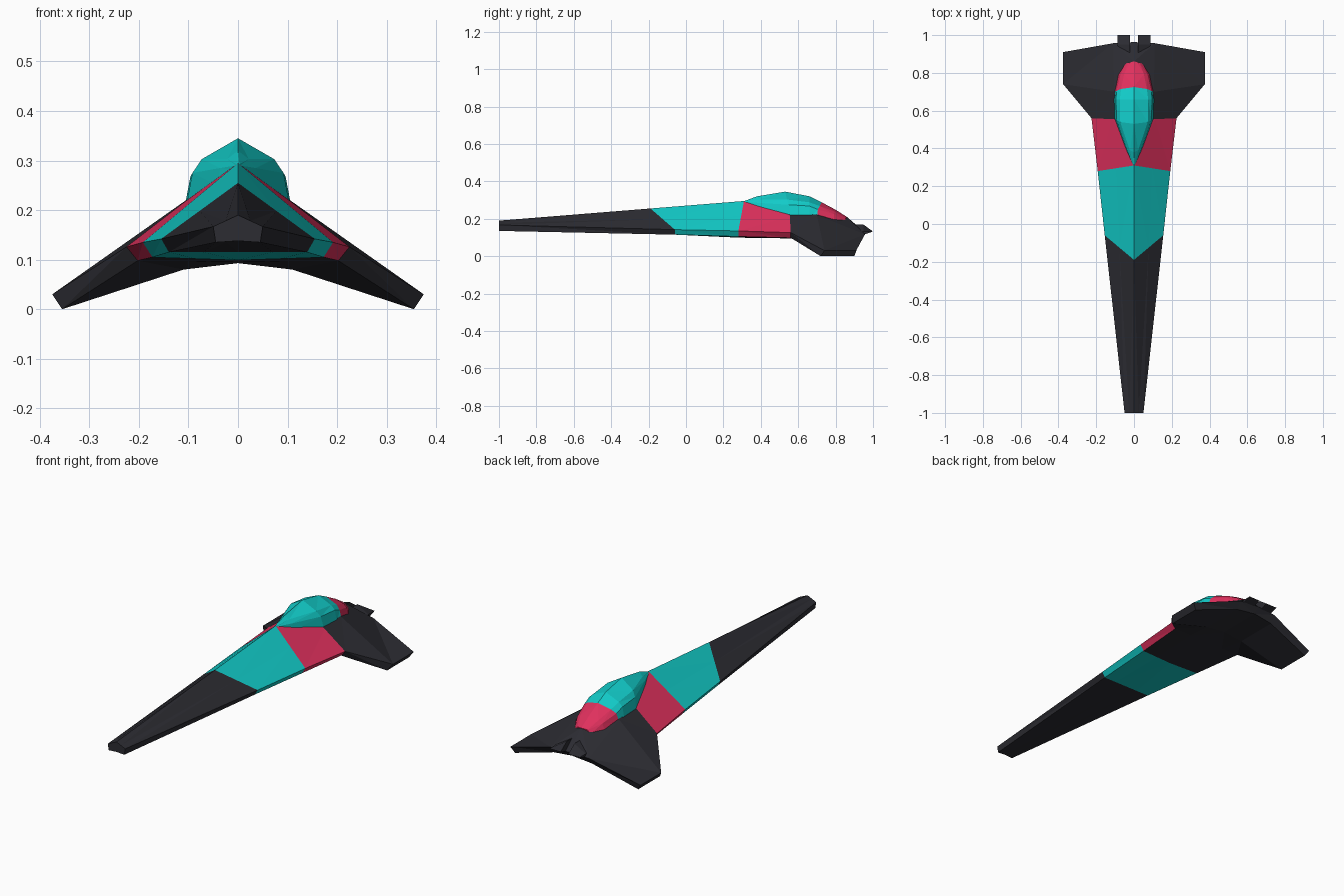
import bpy, bmesh

if "Cube" in bpy.data.objects:
    bpy.data.objects.remove(bpy.data.objects["Cube"])

def material(name, rgb):
    m = bpy.data.materials.new(name)
    m.diffuse_color = (*rgb, 1)
    m.use_nodes = True
    m.node_tree.nodes["Principled BSDF"].inputs["Base Color"].default_value = m.diffuse_color
    return m

MATS = [material("charcoal", (0.025, 0.025, 0.032)),
        material("teal", (0.006, 0.60, 0.58)),
        material("crimson", (0.74, 0.03, 0.11))]

def loft(name, rows, rule, closed_bottom=True):
    """Skin half sections (ordered centre top to centre bottom), mirrored in x."""
    bm = bmesh.new()
    rings = []
    for row in rows:
        full = list(row) + [(-x, y, z) for x, y, z in reversed(row) if x > 1e-6 or not closed_bottom]
        rings.append([bm.verts.new(p) for p in full])
    n, h = len(rings[0]), len(rows[0])
    for i in range(len(rings) - 1):
        for j in range(n):
            k = (j + 1) % n
            f = bm.faces.new((rings[i][j], rings[i][k], rings[i + 1][k], rings[i + 1][j]))
            side = j if j < h - 1 else n - 1 - j   # band number, same on both sides
            f.material_index = rule(i, side)
    for ring, i in ((rings[0], 0), (rings[-1], len(rows) - 2)):
        f = bm.faces.new(ring)
        f.material_index = rule(i, 0)
    bmesh.ops.remove_doubles(bm, verts=bm.verts, dist=1e-5)
    bmesh.ops.triangulate(bm, faces=bm.faces)
    bmesh.ops.recalc_face_normals(bm, faces=bm.faces)
    me = bpy.data.meshes.new(name)
    bm.to_mesh(me)
    bm.free()
    for m in MATS:
        me.materials.append(m)
    ob = bpy.data.objects.new(name, me)
    bpy.context.collection.objects.link(ob)
    return ob

# Fuselage sections: ridge, slope, upper edge, lower edge, belly, keel
def section(yc, ye, zc, xe, ze, zl, zb):
    xl = xe * 0.9
    return [(0, yc, zc), (xe / 2, (yc + ye) / 2, (zc + ze) / 2), (xe, ye, ze),
            (xl, ye, zl), (xl / 2, ye, (zl + zb) / 2), (0, ye, zb)]

hull = [section(-1.0, -1.0, 0.19, 0.05, 0.167, 0.135, 0.138),
        section(-0.19, -0.06, 0.255, 0.155, 0.142, 0.115, 0.115),
        section(0.31, 0.28, 0.295, 0.192, 0.135, 0.105, 0.099),
        section(0.55, 0.56, 0.30, 0.225, 0.126, 0.098, 0.095),
        # wing sections
        [(0, 0.86, 0.21), (0.105, 0.70, 0.220), (0.375, 0.74, 0.03),
         (0.355, 0.72, 0.0), (0.11, 0.70, 0.08), (0, 0.70, 0.093)],
        [(0, 0.963, 0.122), (0.11, 0.957, 0.117), (0.375, 0.91, 0.03),
         (0.355, 0.90, 0.0), (0.11, 0.93, 0.08), (0, 0.935, 0.093)]]

def hull_colour(i, band):
    if i == 1:
        return 1
    return 2 if i == 2 and band < 3 else 0

loft("fuselage_and_wings", hull, hull_colour)

# Faceted canopy with crimson rear fairing
def dome(y, zc, shape):
    return [(0, y, zc)] + [(x, y + dy, z) for x, z, dy in shape] + [(0, y, 0.19)]

canopy = [dome(0.31, 0.294, [(0.003, 0.293, 0), (0.004, 0.29, 0), (0.005, 0.28, 0)]),
          dome(0.38, 0.32, [(0.022, 0.303, 0.01), (0.036, 0.285, 0.01), (0.042, 0.25, 0.01)]),
          dome(0.53, 0.345, [(0.073, 0.303, 0.01), (0.092, 0.275, 0.02), (0.105, 0.205, 0.03)]),
          dome(0.66, 0.320, [(0.075, 0.288, 0), (0.096, 0.268, 0), (0.108, 0.205, 0)]),
          dome(0.725, 0.288, [(0.068, 0.268, -0.01), (0.092, 0.25, -0.02), (0.107, 0.205, -0.025)]),
          dome(0.80, 0.248, [(0.052, 0.238, -0.005), (0.072, 0.225, -0.01), (0.085, 0.19, -0.01)]),
          dome(0.862, 0.209, [(0.015, 0.207, -0.005), (0.03, 0.204, -0.01), (0.045, 0.185, -0.01)])]
loft("canopy", canopy, lambda i, band: 2 if i >= 4 else 1)

# Pair of slanted tail fins at the back
for s, side in ((-1, "left"), (1, "right")):
    bm = bmesh.new()
    profile = [(0.90, 0.168), (0.95, 0.168), (1.0, 0.132), (0.95, 0.115), (0.90, 0.13)]
    inner = [bm.verts.new((s * 0.022, y, z)) for y, z in profile]
    outer = [bm.verts.new((s * 0.087, y + (0.02 if y < 0.92 else 0), min(z, 0.132))) for y, z in profile]
    bm.faces.new(inner)
    bm.faces.new(outer[::-1])
    for j in range(5):
        k = (j + 1) % 5
        bm.faces.new((inner[j], outer[j], outer[k], inner[k]))
    bmesh.ops.recalc_face_normals(bm, faces=bm.faces)
    me = bpy.data.meshes.new("tail_fin_" + side)
    bm.to_mesh(me)
    bm.free()
    me.materials.append(MATS[0])
    bpy.context.collection.objects.link(bpy.data.objects.new("tail_fin_" + side, me))
